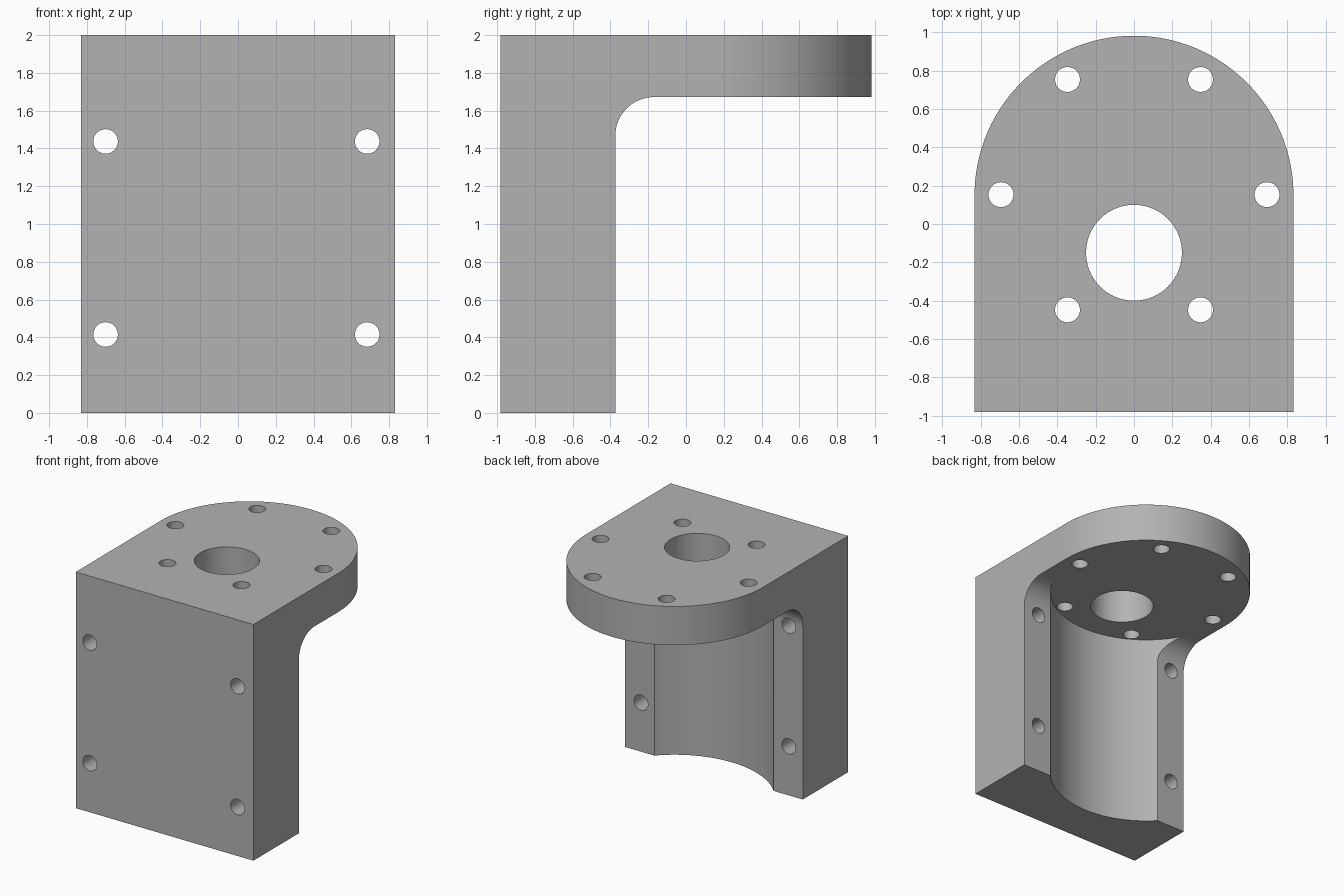
import bpy, bmesh, math
from mathutils import Vector, Matrix

if "Cube" in bpy.data.objects:
    bpy.data.objects.remove(bpy.data.objects["Cube"])

HALF_W, HALF_D, HEIGHT = 0.832, 0.982, 2.0
WALL_Y, FLANGE_Z, FILLET = -0.374, 1.672, 0.205
AXIS_Y = 0.153                       # centre of the bolt circle and relief

grey = bpy.data.materials.new("plain grey")
grey.diffuse_color = (0.45, 0.45, 0.45, 1)
grey.use_nodes = True
grey.node_tree.nodes["Principled BSDF"].inputs["Base Color"].default_value = grey.diffuse_color


def prism(name, points, direction):
    """Extrude a closed outline of 3D points along a vector."""
    bm = bmesh.new()
    face = bm.faces.new([bm.verts.new(p) for p in points])
    ext = bmesh.ops.extrude_face_region(bm, geom=[face])
    moved = [g for g in ext["geom"] if isinstance(g, bmesh.types.BMVert)]
    bmesh.ops.translate(bm, verts=moved, vec=Vector(direction))
    bmesh.ops.recalc_face_normals(bm, faces=bm.faces)
    return to_object(name, bm)


def cylinder(name, radius, start, end, segments=48):
    a, b = Vector(start), Vector(end)
    turn = (b - a).to_track_quat('Z', 'Y').to_matrix().to_4x4()
    bm = bmesh.new()
    bmesh.ops.create_cone(bm, cap_ends=True, segments=segments, radius1=radius,
                          radius2=radius, depth=(b - a).length,
                          matrix=Matrix.Translation((a + b) / 2) @ turn)
    return to_object(name, bm)


def to_object(name, bm):
    mesh = bpy.data.meshes.new(name)
    bm.to_mesh(mesh)
    bm.free()
    mesh.materials.append(grey)
    obj = bpy.data.objects.new(name, mesh)
    bpy.context.collection.objects.link(obj)
    return obj


def cut(target, tool, operation='DIFFERENCE'):
    bpy.context.view_layer.objects.active = target
    mod = target.modifiers.new("cut", 'BOOLEAN')
    mod.operation, mod.solver, mod.object = operation, 'EXACT', tool
    tool.hide_render = True
    bpy.ops.object.modifier_apply(modifier=mod.name)
    bpy.data.objects.remove(tool)


# Angle bracket: L-shaped side profile with a filleted inner corner
profile = [(-HALF_D, 0), (WALL_Y, 0)]
for i in range(17):
    t = math.pi - math.pi / 2 * i / 16
    profile.append((WALL_Y + FILLET + FILLET * math.cos(t),
                    FLANGE_Z - FILLET + FILLET * math.sin(t)))
profile += [(HALF_D, FLANGE_Z), (HALF_D, HEIGHT), (-HALF_D, HEIGHT)]
bracket = prism("mounting_bracket", [(-HALF_W, y, z) for y, z in profile],
                (2 * HALF_W, 0, 0))

# Rounded end of the flange
waste_centre = HALF_D - HALF_W
outline = [(HALF_W, -1.2, -0.1)]
for i in range(97):
    t = math.pi * i / 96
    outline.append((HALF_W * math.cos(t),
                    waste_centre + HALF_W * math.sin(t), -0.1))
outline.append((-HALF_W, -1.2, -0.1))
cut(bracket, prism("arch_outline", outline, (0, 0, 2.3)), 'INTERSECT')

# Round relief in the wall, below the flange
cut(bracket, cylinder("relief", 0.768, (0, AXIS_Y, -0.1),
                      (0, AXIS_Y, FLANGE_Z), 128))

# Large bore and six bolt holes through the flange
cut(bracket, cylinder("bore", 0.25, (0, -0.15, 1.5), (0, -0.15, 2.1), 72))
for i in range(6):
    x = 0.694 * math.cos(math.pi / 3 * i)
    y = AXIS_Y + 0.694 * math.sin(math.pi / 3 * i)
    cut(bracket, cylinder("bolt_hole", 0.065, (x, y, 1.5), (x, y, 2.1)))

# Four screw holes through the wall
for x in (-0.701, 0.684):
    for z in (0.415, 1.437):
        cut(bracket, cylinder("screw_hole", 0.065, (x, -1.2, z), (x, 0, z)))

# Smooth curved walls, keep edges crisp
bpy.ops.object.select_all(action='DESELECT')
bracket.select_set(True)
bpy.context.view_layer.objects.active = bracket
bpy.ops.object.shade_smooth_by_angle(angle=math.radians(30))
